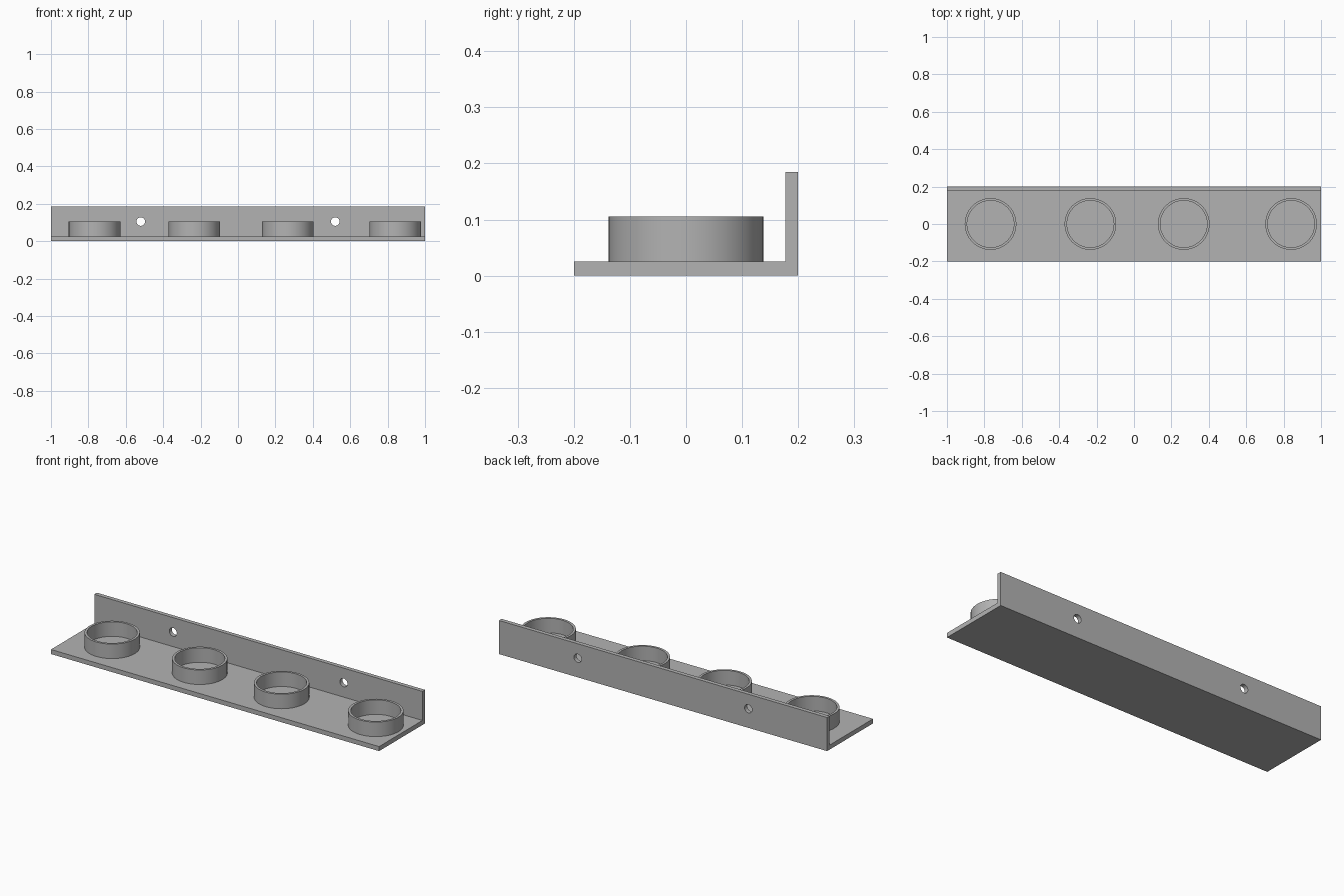
import bpy
import bmesh
import math
from mathutils import Matrix

cube = bpy.data.objects.get("Cube")
if cube:
    bpy.data.objects.remove(cube, do_unlink=True)

grey = bpy.data.materials.new("plain grey")
grey.use_nodes = True
COLOUR = (0.45, 0.45, 0.45, 1)
grey.diffuse_color = COLOUR
grey.node_tree.nodes["Principled BSDF"].inputs["Base Color"].default_value = COLOUR


def make_object(name, bm):
    bmesh.ops.recalc_face_normals(bm, faces=bm.faces)
    mesh = bpy.data.meshes.new(name)
    bm.to_mesh(mesh)
    bm.free()
    mesh.materials.append(grey)
    obj = bpy.data.objects.new(name, mesh)
    bpy.context.collection.objects.link(obj)
    return obj


def shade(obj):
    bpy.ops.object.select_all(action="DESELECT")
    obj.select_set(True)
    bpy.context.view_layer.objects.active = obj
    bpy.ops.object.shade_smooth_by_angle(angle=math.radians(30))


# Shelf and back wall: one L profile extruded along x
PLATE, WALL_FRONT, WALL_TOP = 0.025, 0.177, 0.185
profile = [(-0.2, 0), (0.2, 0), (0.2, WALL_TOP), (WALL_FRONT, WALL_TOP),
           (WALL_FRONT, PLATE), (-0.2, PLATE)]
bm = bmesh.new()
end = bm.faces.new([bm.verts.new((-1, y, z)) for y, z in profile])
sweep = bmesh.ops.extrude_face_region(bm, geom=[end], use_keep_orig=True)
moved = [v for v in sweep["geom"] if isinstance(v, bmesh.types.BMVert)]
bmesh.ops.translate(bm, verts=moved, vec=(2, 0, 0))
bracket = make_object("shelf_bracket", bm)

# Screw holes through the back wall
bm = bmesh.new()
for x in (-0.52, 0.52):
    place = Matrix.Translation((x, 0.19, 0.105)) @ Matrix.Rotation(math.pi / 2, 4, "X")
    bmesh.ops.create_cone(bm, cap_ends=True, segments=32, radius1=0.023,
                          radius2=0.023, depth=0.1, matrix=place)
cutter = make_object("screw_hole_cutter", bm)
cut = bracket.modifiers.new("screw holes", "BOOLEAN")
cut.object = cutter
cut.solver = "EXACT"
bpy.context.view_layer.objects.active = bracket
bpy.ops.object.modifier_apply(modifier=cut.name)
bpy.data.objects.remove(cutter, do_unlink=True)
shade(bracket)


# Cup rings: a rectangular section spun around z
def make_ring(name, x, outer=0.138, inner=0.125, top=0.105):
    bm = bmesh.new()
    section = [(inner, PLATE), (outer, PLATE), (outer, top), (inner, top)]
    verts = [bm.verts.new((r, 0, z)) for r, z in section]
    edges = [bm.edges.new((verts[i], verts[(i + 1) % 4])) for i in (1, 2, 3)]
    bmesh.ops.spin(bm, geom=verts + edges, axis=(0, 0, 1), cent=(0, 0, 0),
                   angle=math.tau, steps=64, use_merge=True)
    bmesh.ops.remove_doubles(bm, verts=bm.verts, dist=0.0001)
    ring = make_object(name, bm)
    ring.location.x = x
    shade(ring)


for number, x in enumerate((-0.767, -0.233, 0.266, 0.84), 1):
    make_ring(f"cup_ring_{number}", x)
